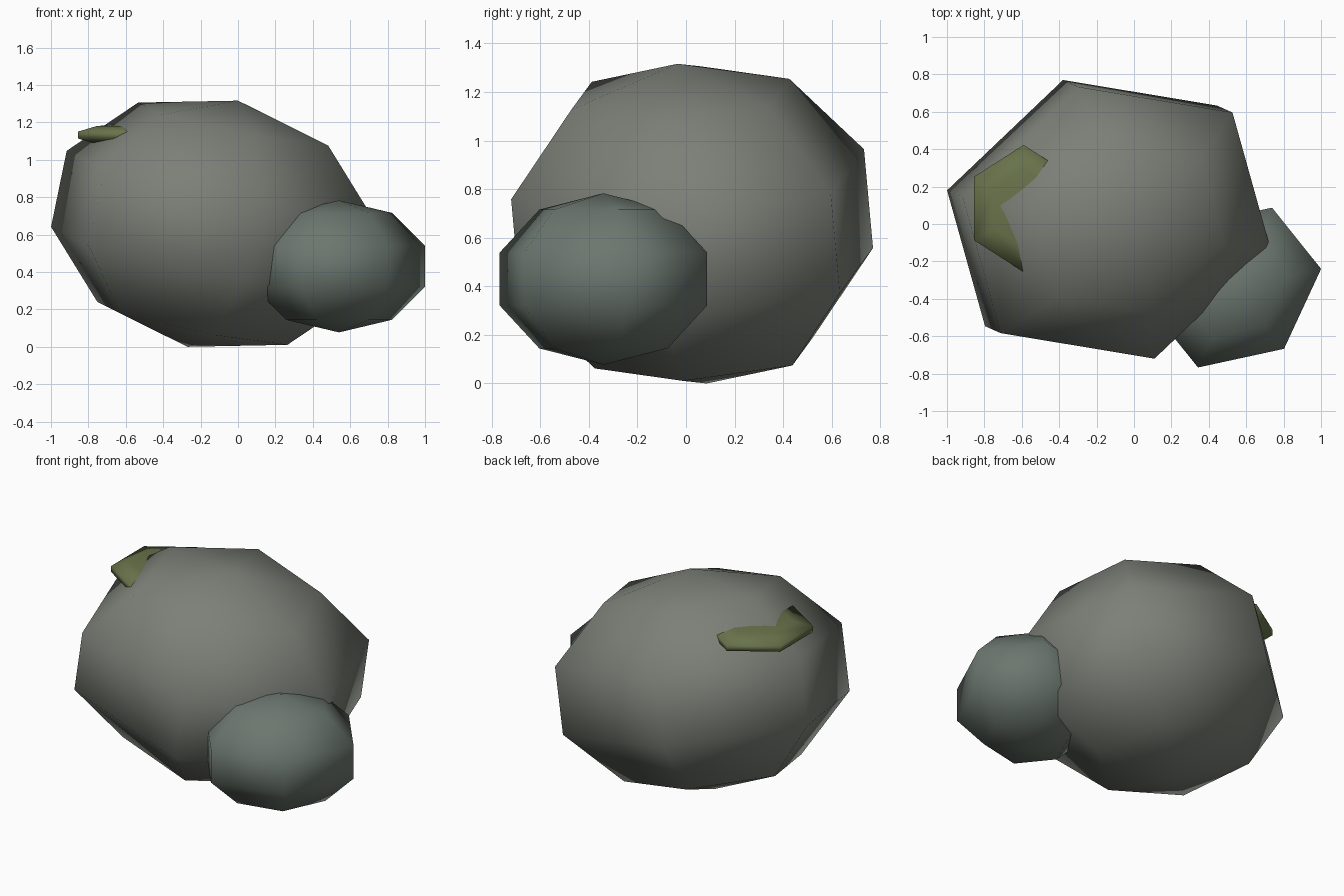
import bpy
from mathutils import Matrix, Vector

if "Cube" in bpy.data.objects:
    bpy.data.objects.remove(bpy.data.objects["Cube"])


def material(name, rgb):
    mat = bpy.data.materials.new(name)
    mat.diffuse_color = (*rgb, 1)
    mat.use_nodes = True
    mat.node_tree.nodes["Principled BSDF"].inputs["Base Color"].default_value = mat.diffuse_color
    return mat


def boulder(name, centre, x_axis, y_axis, z_axis, mat):
    """Six-sided, five-ring sphere stretched along three given axes."""
    bpy.ops.mesh.primitive_uv_sphere_add(segments=6, ring_count=5, radius=1)
    ob = bpy.context.object
    ob.name = name
    m = Matrix((x_axis, y_axis, z_axis)).transposed().to_4x4()
    m.translation = Vector(centre)
    ob.data.transform(m)
    ob.data.materials.append(mat)
    bpy.ops.object.shade_smooth()
    return ob


warm_stone = material("warm_stone", (0.20, 0.215, 0.185))
cool_stone = material("cool_stone", (0.15, 0.185, 0.16))
moss_green = material("moss_green", (0.14, 0.17, 0.07))

# Large tilted rock
boulder("large_rock", (-0.135, 0.025, 0.658),
        (0.253, 0.799, 0.012), (-0.865, 0.1435, 0.196), (0.135, -0.06, 0.658),
        warm_stone)

# Small rock leaning at the front right
boulder("small_rock", (0.54, -0.34, 0.43),
        (0.039, -0.458, 0), (0.484, 0.105, 0), (0, 0, 0.353), cool_stone)

# Flat moss patch, mostly sunk into the large rock
boulder("moss_patch", (-0.59, 0.083, 1.132),
        (0.322, 0, 0), (0, 0.357, 0), (0, 0, 0.06), moss_green)
